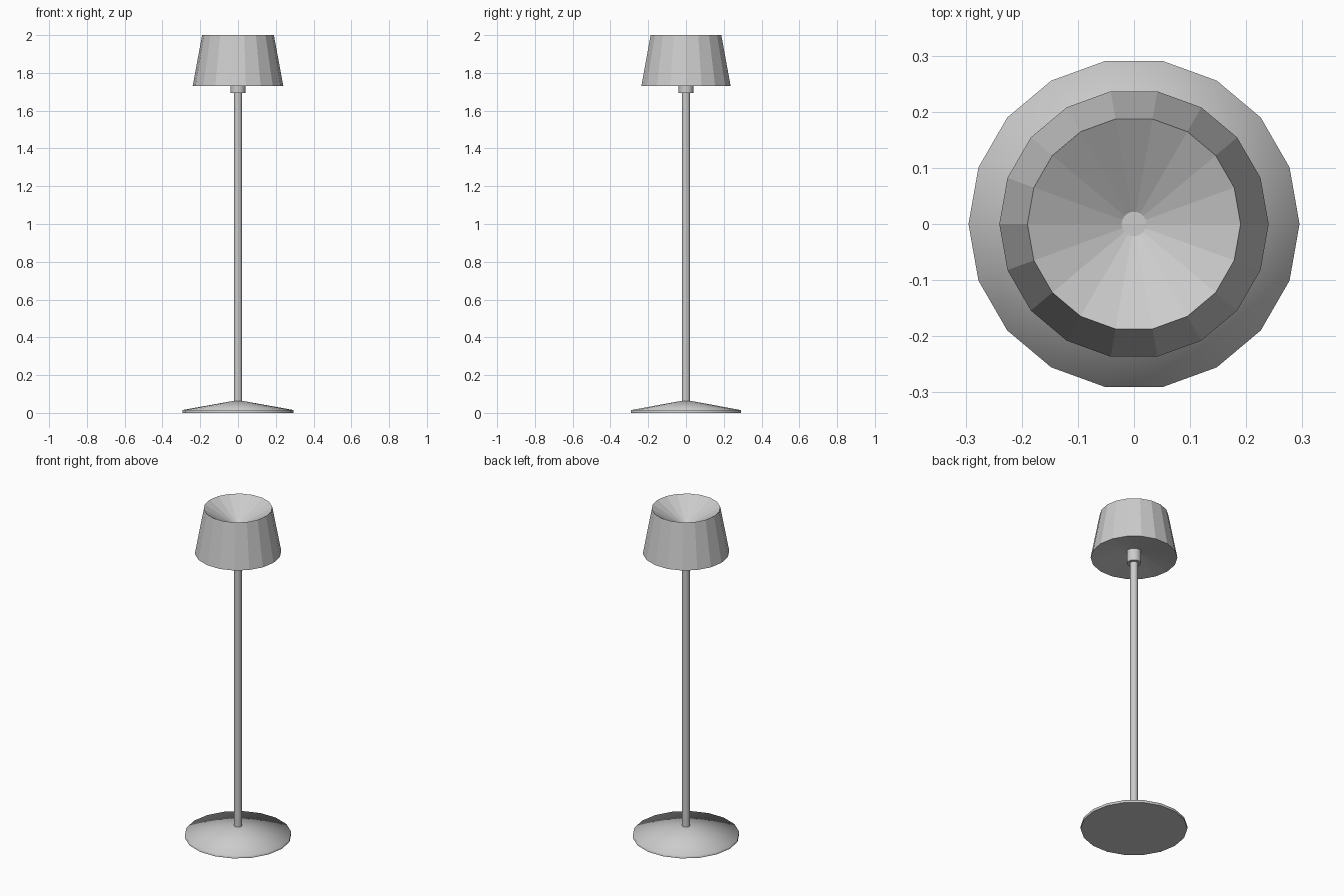
import bpy, bmesh, math

if "Cube" in bpy.data.objects:
    bpy.data.objects.remove(bpy.data.objects["Cube"])

SIDES = 18


def lathe(name, profile, smooth_angle=None):
    """Revolve (radius, z) points, listed bottom to top, around the z axis."""
    bm = bmesh.new()
    rings = []
    for r, z in profile:
        if r == 0:
            rings.append([bm.verts.new((0, 0, z))] * SIDES)
        else:
            rings.append([bm.verts.new((r * math.cos(2 * math.pi * i / SIDES),
                                        r * math.sin(2 * math.pi * i / SIDES), z))
                          for i in range(SIDES)])
    for low, high in zip(rings, rings[1:]):
        for i in range(SIDES):
            j = (i + 1) % SIDES
            corners = [low[i], low[j], high[j], high[i]]
            bm.faces.new(list(dict.fromkeys(corners)))
    bmesh.ops.recalc_face_normals(bm, faces=bm.faces)
    mesh = bpy.data.meshes.new(name)
    bm.to_mesh(mesh)
    bm.free()
    obj = bpy.data.objects.new(name, mesh)
    bpy.context.collection.objects.link(obj)
    if smooth_angle:
        bpy.ops.object.select_all(action='DESELECT')
        obj.select_set(True)
        bpy.context.view_layer.objects.active = obj
        bpy.ops.object.shade_smooth_by_angle(angle=math.radians(smooth_angle))
    return obj


# Shallow conical foot, shaded smoothly over its thin rim
lathe("base", [(0, 0), (0.295, 0), (0.295, 0.015), (0.022, 0.064), (0, 0.064)], 85)

# Slim pole, its tip just showing at the bottom of the shade's funnel
lathe("pole", [(0, 0.05), (0.022, 0.05), (0.022, 1.90), (0, 1.90)], 40)

# Socket collar under the shade
lathe("collar", [(0, 1.693), (0.04, 1.693), (0.04, 1.775), (0, 1.775)], 40)

# Faceted shade: slightly hollow underside, tapered wall, funnel-shaped top
lathe("shade", [(0.022, 1.77), (0.24, 1.73), (0.19, 2.0), (0.022, 1.90)])
